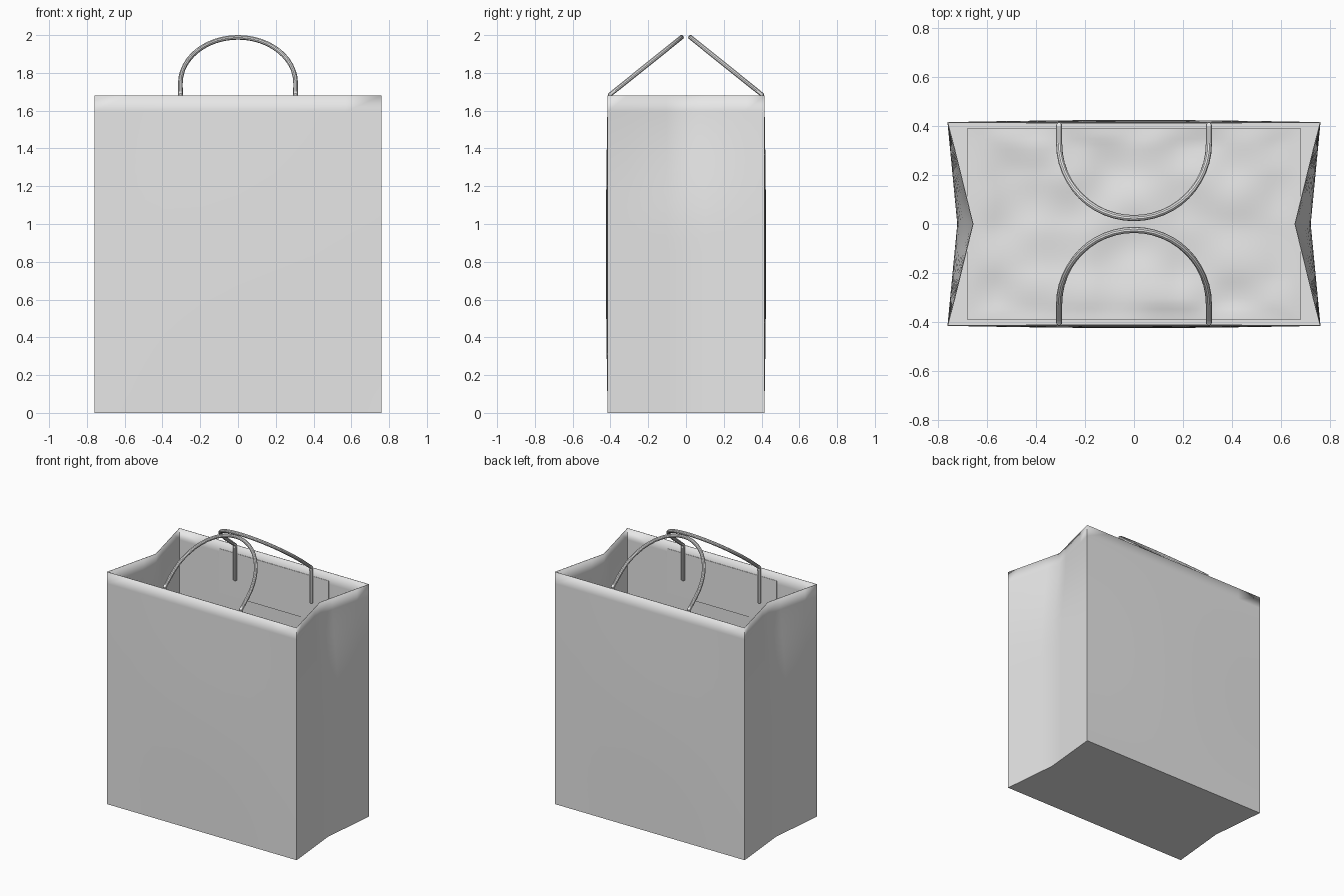
import bpy, bmesh, math
from mathutils import Vector, noise

if "Cube" in bpy.data.objects:
    bpy.data.objects.remove(bpy.data.objects["Cube"])

HX, HY, H = 0.76, 0.415, 1.68      # bag half width, half depth, height

paper = bpy.data.materials.new("light grey paper")
paper.diffuse_color = (0.8, 0.8, 0.8, 1)
paper.use_nodes = True
paper.node_tree.nodes["Principled BSDF"].inputs["Base Color"].default_value = paper.diffuse_color


def add(name, bm):
    me = bpy.data.meshes.new(name)
    bmesh.ops.recalc_face_normals(bm, faces=bm.faces)
    bm.to_mesh(me)
    bm.free()
    ob = bpy.data.objects.new(name, me)
    bpy.context.collection.objects.link(ob)
    me.materials.append(paper)
    return ob


def smooth(ob):
    bpy.ops.object.select_all(action='DESELECT')
    ob.select_set(True)
    bpy.context.view_layer.objects.active = ob
    bpy.ops.object.shade_smooth_by_angle(angle=math.radians(30))


def wall_point(side, t, z):
    """Point on one wall: t runs 0..1 along it, z is the height."""
    sign = 1 if side in (1, 2) else -1
    if side % 2 == 0:                      # front (0) and back (2), bulging a little
        bulge = 0.009 * math.sin(math.pi * t) * math.sin(math.pi * z / H)
        return (-sign * HX * (2 * t - 1), sign * (HY + bulge), z)
    s = min(max((z - 0.95) / (H - 0.95), 0), 1)
    fold = 0.04 + 0.062 * s * s * (3 - 2 * s)   # side gusset, deepest at the rim
    return (sign * (HX - fold * (1 - abs(2 * t - 1))), sign * HY * (2 * t - 1), z)


# Bag body: four walls with folded sides, and a floor
bm = bmesh.new()
N, ROWS = 8, 20
rings = []
for r in range(ROWS + 1):
    z = H * r / ROWS
    rings.append([bm.verts.new(wall_point(s, i / N, z)) for s in range(4) for i in range(N)])
count = 4 * N
for a, b in zip(rings, rings[1:]):
    for i in range(count):
        j = (i + 1) % count
        bm.faces.new((a[i], a[j], b[j], b[i]))
bm.faces.new(list(reversed(rings[0])))
bag = add("bag_body", bm)
# Orient outward explicitly: front wall must face -y
if bag.data.polygons[N // 2].normal.y > 0:
    bag.data.flip_normals()
sol = bag.modifiers.new("paper thickness", 'SOLIDIFY')
sol.thickness = 0.004
sol.offset = -1
smooth(bag)

# Crumpled board lying on the floor inside
bm = bmesh.new()
bmesh.ops.create_grid(bm, x_segments=60, y_segments=36, size=1)
for v in bm.verts:
    x, y = v.co.x, v.co.y
    edge = min(1, 6 * min(1 - abs(x), 1 - abs(y)))
    p = Vector((x * 0.68 * 5, y * 0.39 * 5, 3.1))
    v.co = (x * 0.68, y * 0.39, 0.035 + 0.022 * edge * noise.noise(p))
board = add("floor_board", bm)
smooth(board)

# Handles and the reinforcing strips behind them
for name, s in (("front", -1), ("back", 1)):
    bm = bmesh.new()
    bmesh.ops.create_cube(bm, size=1)
    for v in bm.verts:
        v.co = (v.co.x * 0.88, s * 0.412 + v.co.y * 0.006, 1.46 + v.co.z * 0.32)
    add(name + "_handle_strip", bm)

    def slant(x, t):
        return (x, s * (0.402 - 0.378 * t), 1.685 + 0.303 * t)

    pts = [(-0.305, s * 0.402, 1.43), (-0.305, s * 0.402, 1.66)]
    pts += [slant(-0.305, 0), slant(-0.305, 0.12)]
    for k in range(25):
        a = math.pi * (1 - k / 24)
        pts.append(slant(0.305 * math.cos(a), 0.2 + 0.8 * math.sin(a)))
    pts += [slant(0.305, 0.12), slant(0.305, 0)]
    pts += [(0.305, s * 0.402, 1.66), (0.305, s * 0.402, 1.43)]
    cu = bpy.data.curves.new(name + "_handle", 'CURVE')
    cu.dimensions = '3D'
    cu.bevel_depth = 0.0125
    cu.bevel_resolution = 3
    cu.use_fill_caps = True
    sp = cu.splines.new('POLY')
    sp.points.add(len(pts) - 1)
    for q, p in zip(sp.points, pts):
        q.co = (*p, 1)
    ob = bpy.data.objects.new(name + "_handle", cu)
    bpy.context.collection.objects.link(ob)
    cu.materials.append(paper)
    bpy.ops.object.select_all(action='DESELECT')
    ob.select_set(True)
    bpy.context.view_layer.objects.active = ob
    bpy.ops.object.convert(target='MESH')
    smooth(bpy.context.view_layer.objects.active)
